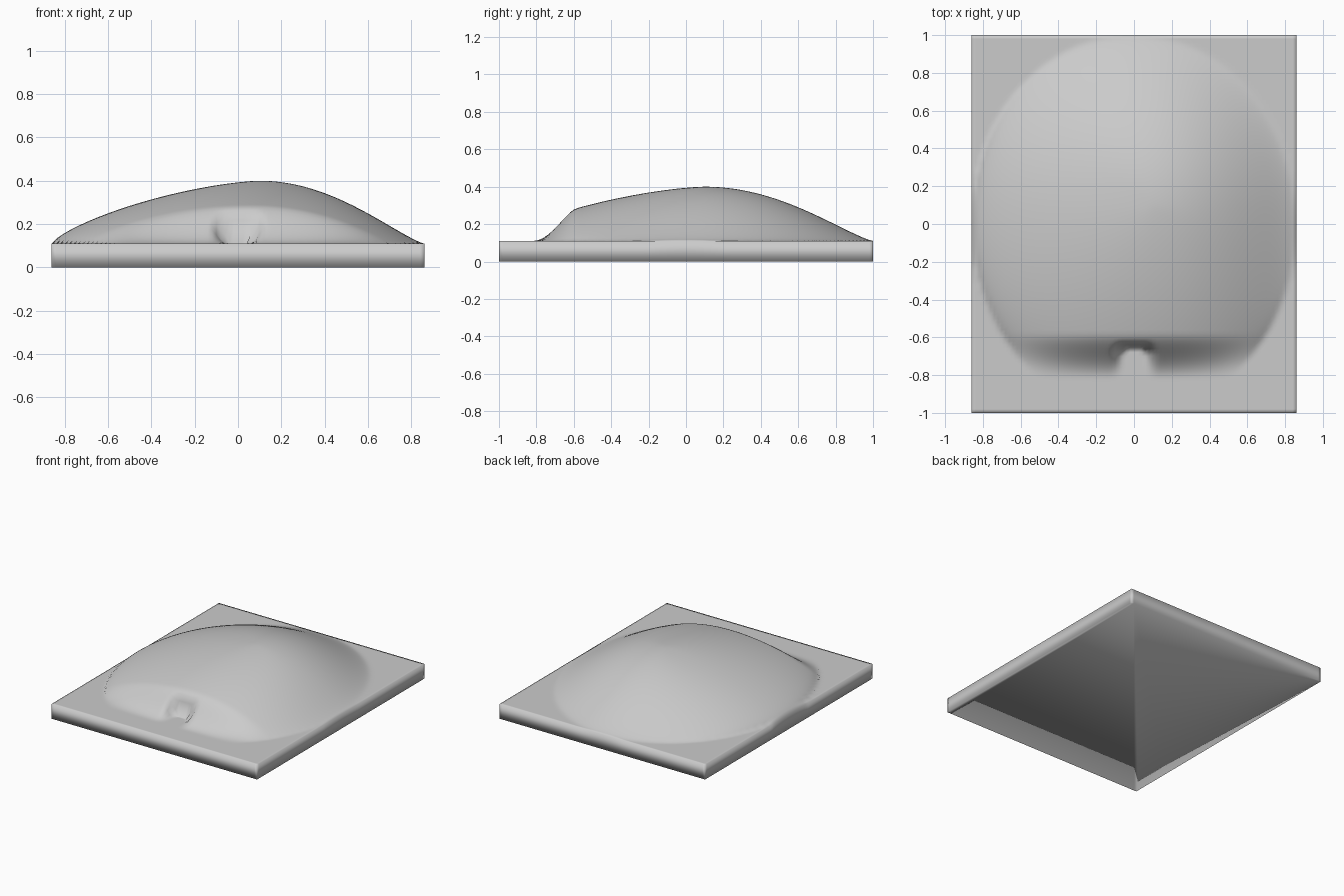
import bpy, bmesh, math

if "Cube" in bpy.data.objects:
    bpy.data.objects.remove(bpy.data.objects["Cube"])

HX, HY, BASE = 0.86, 1.0, 0.11      # half sizes and slab height
PX, PY, RISE = 0.10, 0.10, 0.29     # hill peak and rise
NX, NY = 86, 100


def step(a, b, v):
    t = max(0.0, min(1.0, (v - a) / (b - a)))
    return t * t * (3 - 2 * t)


def hill(x, y):
    # fraction of the way from the peak to the oval foot of the hill
    dx, dy = x - PX, y - PY
    a = (dx / HX) ** 2 + dy ** 2
    t = 0.0
    if a > 1e-9:
        b = PX * dx / HX ** 2 + PY * dy
        c = (PX / HX) ** 2 + PY ** 2 - 1.0
        t = min(1.0, a / (-b + math.sqrt(b * b - a * c)))
    # gentle falloff right and back, rounder shoulder left and front
    d = math.hypot(dx, dy)
    w = 0.5 + 0.5 * (dx + dy) / d if d > 1e-6 else 0.5
    w = step(0.0, 1.0, w)
    f = w * (1 - t * t) ** 1.3 + (1 - w) * (1 - t ** 1.5) ** 0.75
    # front bank
    f *= step(-0.82, -0.58, y)
    z = BASE + RISE * f
    # approach carved into the bank, ending at the small doorway
    gap = math.hypot(max(0, abs(x) - 0.06), max(0, y + 0.69))
    z = BASE + (z - BASE) * step(0.0, 0.07, gap)
    if abs(x) < 0.045:
        if y < -0.65:
            z = BASE
        elif y < -0.60:
            z = max(z, 0.19)
    return z


# hill surface as a grid
bm = bmesh.new()
g = [[None] * (NY + 1) for _ in range(NX + 1)]
for i in range(NX + 1):
    for j in range(NY + 1):
        x, y = -HX + 2 * HX * i / NX, -HY + 2 * HY * j / NY
        g[i][j] = bm.verts.new((x, y, hill(x, y)))
for i in range(NX):
    for j in range(NY):
        bm.faces.new((g[i][j], g[i + 1][j], g[i + 1][j + 1], g[i][j + 1]))

# slab walls and underside
rim = ([g[i][0] for i in range(NX)] + [g[NX][j] for j in range(NY)]
       + [g[i][NY] for i in range(NX, 0, -1)] + [g[0][j] for j in range(NY, 0, -1)])
low = [bm.verts.new((v.co.x, v.co.y, 0)) for v in rim]
n = len(rim)
for k in range(n):
    m = (k + 1) % n
    bm.faces.new((rim[k], low[k], low[m], rim[m]))
bm.faces.new(low[::-1])
bmesh.ops.recalc_face_normals(bm, faces=bm.faces[:])
for f in bm.faces:
    f.smooth = True

mesh = bpy.data.meshes.new("hill_tile")
bm.to_mesh(mesh)
bm.free()
mat = bpy.data.materials.new("plain grey")
mat.diffuse_color = (0.6, 0.6, 0.6, 1)
mat.use_nodes = True
mat.node_tree.nodes["Principled BSDF"].inputs["Base Color"].default_value = mat.diffuse_color
mesh.materials.append(mat)
bpy.context.collection.objects.link(bpy.data.objects.new("hill_tile", mesh))
